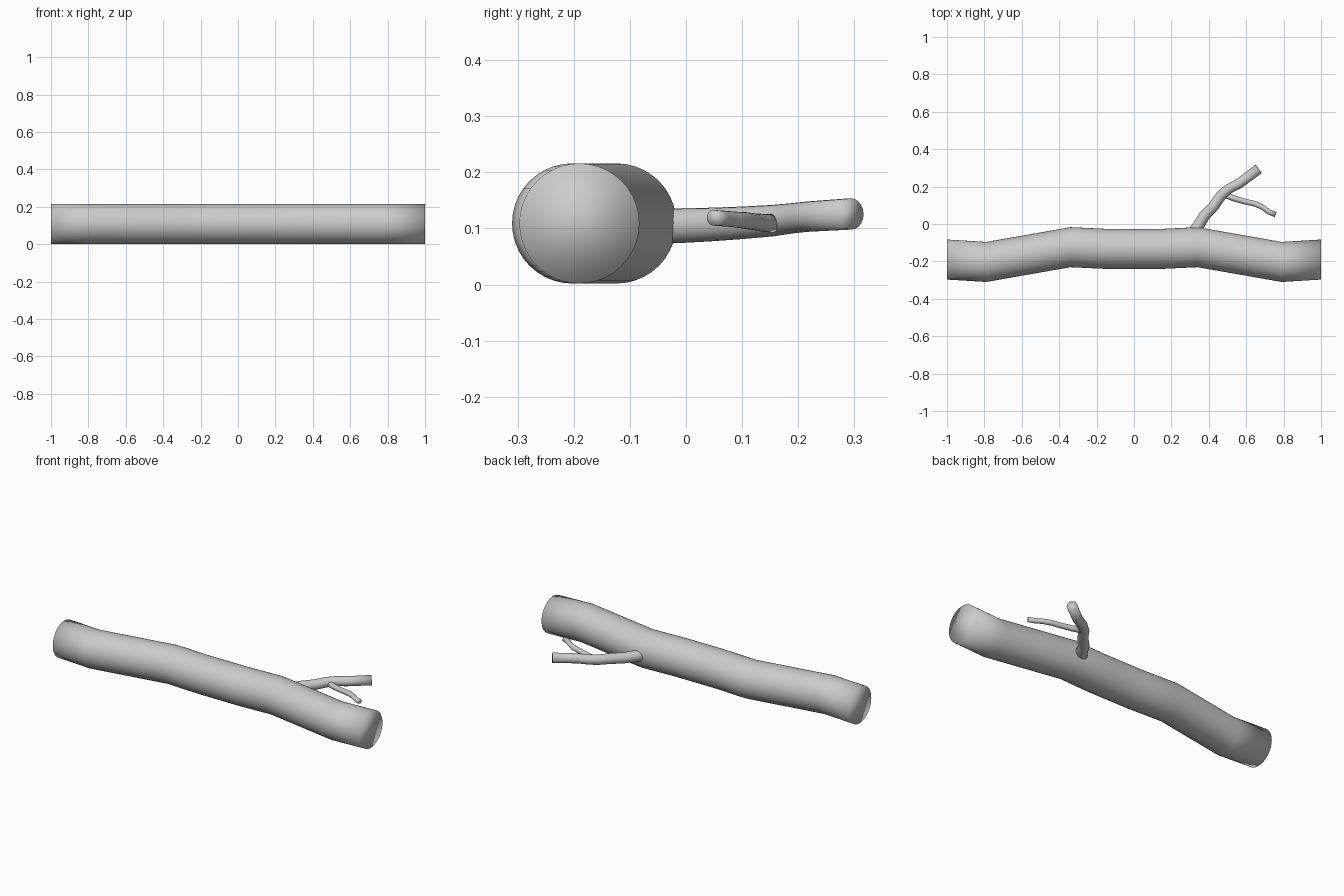
import bpy, bmesh, math
from mathutils import Vector

if "Cube" in bpy.data.objects:
    bpy.data.objects.remove(bpy.data.objects["Cube"])


def tube(name, points, radii, sides, axis=None):
    """Capped round tube along points; a fixed axis keeps every ring parallel."""
    pts = [Vector(p) for p in points]
    bm = bmesh.new()
    rings = []
    for i, p in enumerate(pts):
        d = axis or (pts[min(i + 1, len(pts) - 1)] - pts[max(i - 1, 0)])
        d = d.normalized()
        u = Vector((0, 0, 1)).cross(d).normalized()
        v = d.cross(u)
        rings.append([bm.verts.new(p + radii[i] * (u * math.cos(a) + v * math.sin(a)))
                      for a in (2 * math.pi * k / sides for k in range(sides))])
    for r0, r1 in zip(rings, rings[1:]):
        for k in range(sides):
            n = (k + 1) % sides
            bm.faces.new((r0[k], r0[n], r1[n], r1[k]))
    bm.faces.new(rings[0][::-1])
    bm.faces.new(rings[-1])
    bmesh.ops.recalc_face_normals(bm, faces=bm.faces)
    for f in bm.faces:
        f.smooth = True
    mesh = bpy.data.meshes.new(name)
    bm.to_mesh(mesh)
    bm.free()
    obj = bpy.data.objects.new(name, mesh)
    bpy.context.collection.objects.link(obj)
    return obj


# Trunk: gently bent, symmetric left to right, rings all facing x
half = [(0.13, -0.134), (0.34, -0.124), (0.79, -0.203), (1.0, -0.19)]
path = [(-x, y, 0.109) for x, y in reversed(half)] + [(x, y, 0.109) for x, y in half]
tube("trunk", path, [0.107] * len(path), 40, Vector((1, 0, 0)))

# Side branch growing out of the back of the trunk
branch = [(0.29, -0.08, 0.104), (0.343, -0.012, 0.105), (0.375, 0.042, 0.107),
          (0.428, 0.098, 0.110), (0.468, 0.155, 0.114), (0.507, 0.188, 0.118),
          (0.56, 0.215, 0.121), (0.666, 0.294, 0.126)]
tube("branch", branch, [0.032, 0.031, 0.030, 0.029, 0.028, 0.027, 0.027, 0.028], 20)

# Thin twig forking off the branch
twig = [(0.475, 0.162, 0.109), (0.53, 0.138, 0.110), (0.585, 0.122, 0.112),
        (0.65, 0.107, 0.114), (0.69, 0.088, 0.116), (0.722, 0.064, 0.118),
        (0.757, 0.050, 0.119)]
tube("twig", twig, [0.017, 0.016, 0.015, 0.015, 0.014, 0.014, 0.014], 16)
